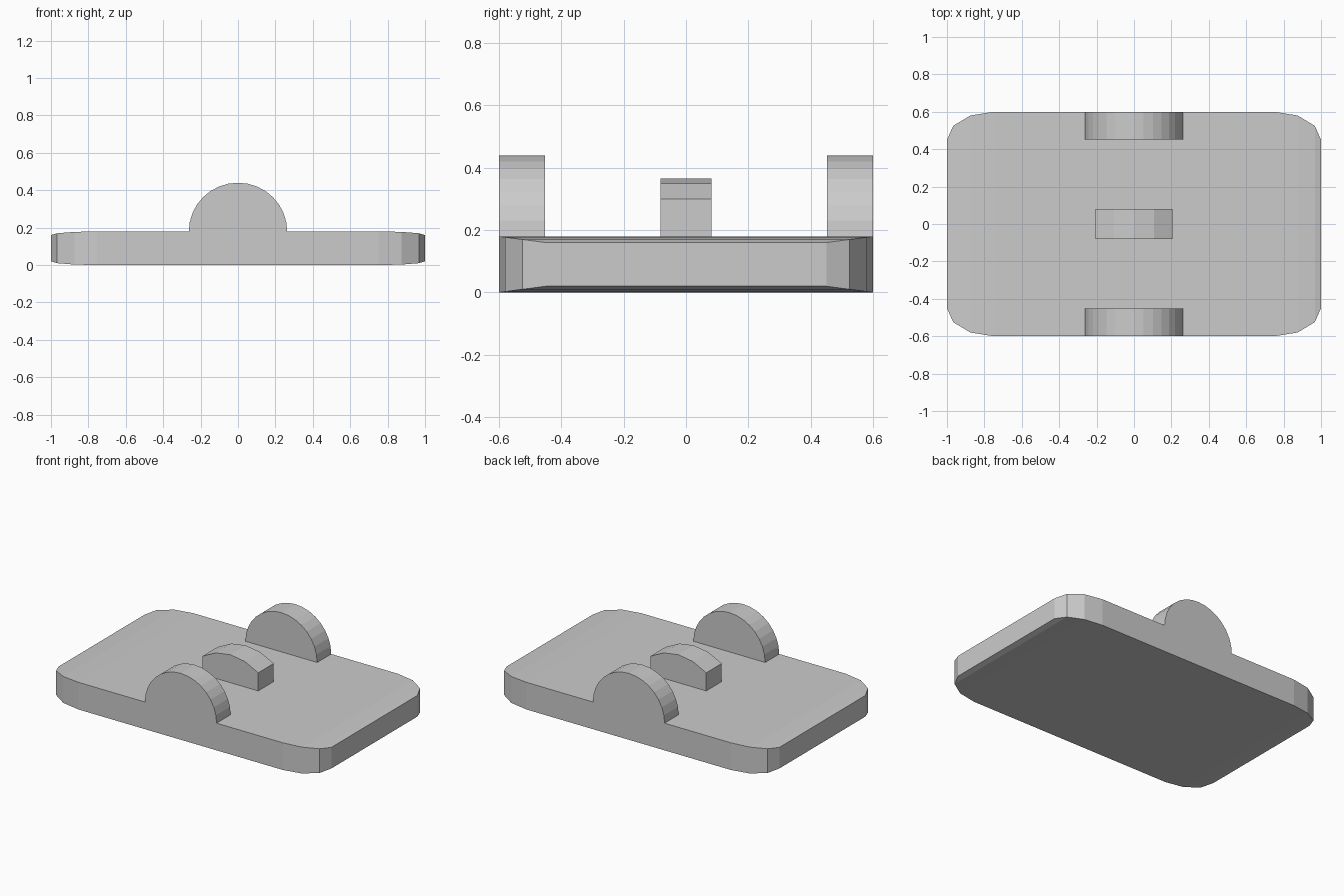
import bpy
import bmesh
from math import sin, cos, pi, radians

if "Cube" in bpy.data.objects:
    bpy.data.objects.remove(bpy.data.objects["Cube"])


def make_object(name, bm):
    bmesh.ops.recalc_face_normals(bm, faces=bm.faces[:])
    mesh = bpy.data.meshes.new(name)
    bm.to_mesh(mesh)
    bm.free()
    obj = bpy.data.objects.new(name, mesh)
    bpy.context.collection.objects.link(obj)
    return obj


def extrude_profile(name, profile, y0, y1):
    """Extrude an x-z profile along y."""
    bm = bmesh.new()
    front = [bm.verts.new((x, y0, z)) for x, z in profile]
    back = [bm.verts.new((x, y1, z)) for x, z in profile]
    bm.faces.new(front)
    bm.faces.new(back)
    n = len(profile)
    for i in range(n):
        j = (i + 1) % n
        bm.faces.new((front[i], front[j], back[j], back[i]))
    return make_object(name, bm)


# Base plate: cross sections along x, narrowing and thinning towards both ends
corner = []
for i in range(4):
    a = radians(30 * i)
    corner.append((0.75 + 0.25 * cos(a), 0.45 + 0.15 * sin(a), 0.02 * (1 - sin(a))))
sections = [(-x, y, d) for x, y, d in corner] + corner[::-1]
bm = bmesh.new()
rings = []
for x, y, d in sections:
    rings.append([bm.verts.new((x, sy, z)) for sy, z in
                  ((-y, d), (y, d), (y, 0.18 - d), (-y, 0.18 - d))])
for r, s in zip(rings, rings[1:]):
    for i in range(4):
        j = (i + 1) % 4
        bm.faces.new((r[i], r[j], s[j], s[i]))
bm.faces.new(rings[0])
bm.faces.new(rings[-1])
make_object("base_plate", bm)

# Half-round lugs flush with the front and back edges
half_disc = [(0.263 * cos(pi * i / 16), 0.18 + 0.26 * sin(pi * i / 16)) for i in range(17)]
extrude_profile("front_lug", half_disc, -0.6, -0.453)
extrude_profile("back_lug", half_disc, 0.453, 0.6)

# Centre block with an arched top
block = [(-0.205, 0.18), (0.205, 0.18), (0.205, 0.30), (0.106, 0.349),
         (0, 0.365), (-0.106, 0.349), (-0.205, 0.30)]
extrude_profile("centre_block", block, -0.081, 0.081)
